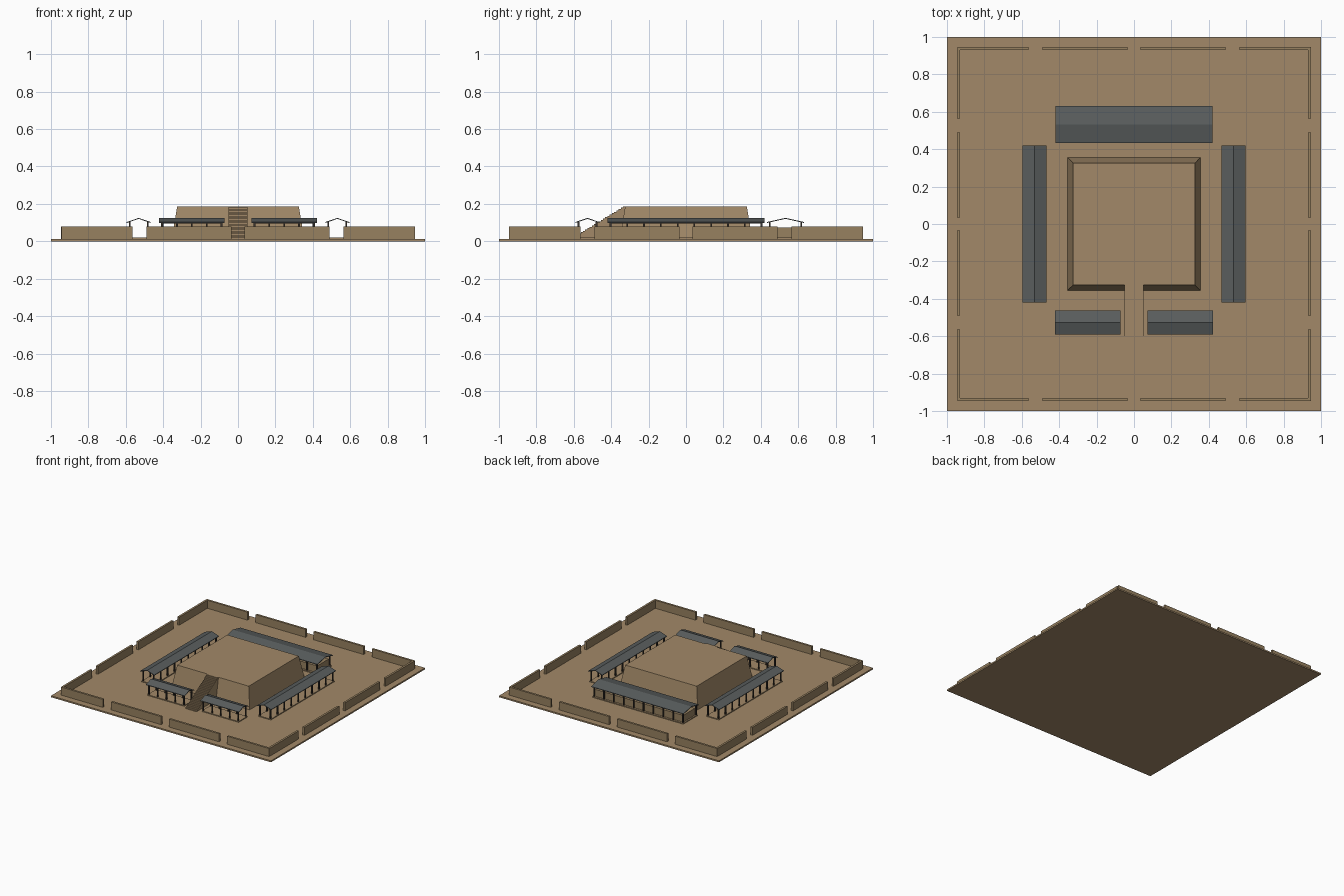
import bpy, bmesh, math
from mathutils import Vector

if "Cube" in bpy.data.objects:
    bpy.data.objects.remove(bpy.data.objects["Cube"])


def mat(name, rgb):
    m = bpy.data.materials.new(name)
    m.diffuse_color = (*rgb, 1)
    m.use_nodes = True
    m.node_tree.nodes["Principled BSDF"].inputs["Base Color"].default_value = m.diffuse_color
    return m


EARTH = mat("earth", (0.36, 0.25, 0.138))
WALL = mat("rammed_wall", (0.31, 0.22, 0.118))
ROOF = mat("grey_tile", (0.10, 0.11, 0.11))
WOOD = mat("dark_wood", (0.045, 0.035, 0.028))
G = 0.012  # ground top


def finish(bm, name, material):
    bmesh.ops.recalc_face_normals(bm, faces=bm.faces)
    me = bpy.data.meshes.new(name)
    bm.to_mesh(me)
    bm.free()
    me.materials.append(material)
    ob = bpy.data.objects.new(name, me)
    bpy.context.collection.objects.link(ob)
    return ob


def add_box(bm, x0, x1, y0, y1, z0, z1, inset=0):
    vs = bmesh.ops.create_cube(bm, size=1)["verts"]
    for v in vs:
        top = v.co.z > 0
        i = inset if top else 0
        v.co = Vector((x1 - i if v.co.x > 0 else x0 + i,
                       y1 - i if v.co.y > 0 else y0 + i,
                       z1 if top else z0))


def box(name, material, *dims, inset=0):
    bm = bmesh.new()
    add_box(bm, *dims, inset=inset)
    return finish(bm, name, material)


def prism(name, material, profile, a0, a1):
    """Extrude a (y, z) profile along x from a0 to a1."""
    bm = bmesh.new()
    f = bm.faces.new([bm.verts.new((a0, y, z)) for y, z in profile])
    r = bmesh.ops.extrude_face_region(bm, geom=[f])
    vs = [g for g in r["geom"] if isinstance(g, bmesh.types.BMVert)]
    bmesh.ops.translate(bm, verts=vs, vec=(a1 - a0, 0, 0))
    return finish(bm, name, material)


# ground and central mound
box("ground_slab", EARTH, -1, 1, -1, 1, 0, G)
box("mound", EARTH, -0.355, 0.355, -0.355, 0.355, G, 0.187, inset=0.03)

# stair up the front of the mound
N, Y0, Y1, TOP = 24, -0.61, -0.325, 0.187
prof = [(Y0, G)]
for i in range(N):
    z = G + (TOP - G) * (i + 1) / N
    prof += [(Y0 + (Y1 - Y0) * i / N, z), (Y0 + (Y1 - Y0) * (i + 1) / N, z)]
prof.append((Y1, G))
prism("front_stair", EARTH, prof, -0.05, 0.05)

# enclosure wall with three gateways on each side
bm = bmesh.new()
for a, b in ((-0.945, -0.565), (-0.49, -0.036), (0.036, 0.49), (0.565, 0.945)):
    for s in (-1, 1):
        lo, hi = sorted((s * 0.93, s * 0.947))
        add_box(bm, a, b, lo, hi, G, 0.078)
        a2, b2 = max(a, -0.93), min(b, 0.93)
        add_box(bm, lo, hi, a2, b2, G, 0.078)
finish(bm, "enclosure_wall", WALL)


def gallery(name, length, half, posts, loc, angle=0):
    """Open pillared hall with a thin gable roof, long axis along local x."""
    h, t, ez, rz = length / 2, 0.005, 0.103, 0.125
    parts = [prism(name + "_roof", ROOF,
                   [(-half, ez), (0, rz), (half, ez), (half, ez - t),
                    (0, rz - t), (-half, ez - t)], -h, h)]
    bm = bmesh.new()
    py = half - 0.016
    for s in (-1, 1):
        for i in range(posts):
            x = -h + 0.016 + (length - 0.032) * i / (posts - 1)
            add_box(bm, x - .0045, x + .0045, s * py - .0045, s * py + .0045, G, 0.102)
        add_box(bm, -h + .01, h - .01, s * py - .004, s * py + .004, 0.096, 0.102)
    parts.append(finish(bm, name + "_posts", WOOD))
    parts.append(box(name + "_plinth", EARTH, -h + .008, h - .008,
                     -half + .008, half - .008, G, 0.019))
    for p in parts:
        p.location = loc
        p.rotation_euler.z = angle


# halls around the mound
gallery("left_hall", 0.84, 0.064, 10, (-0.531, 0, 0), math.pi / 2)
gallery("right_hall", 0.84, 0.064, 10, (0.531, 0, 0), math.pi / 2)
gallery("front_left_hall", 0.35, 0.064, 5, (-0.247, -0.527, 0))
gallery("front_right_hall", 0.35, 0.064, 5, (0.247, -0.527, 0))
gallery("back_hall", 0.84, 0.1, 10, (0, 0.532, 0))
box("back_hall_room", WALL, -0.4, 0.4, 0.456, 0.608, G, 0.075)
